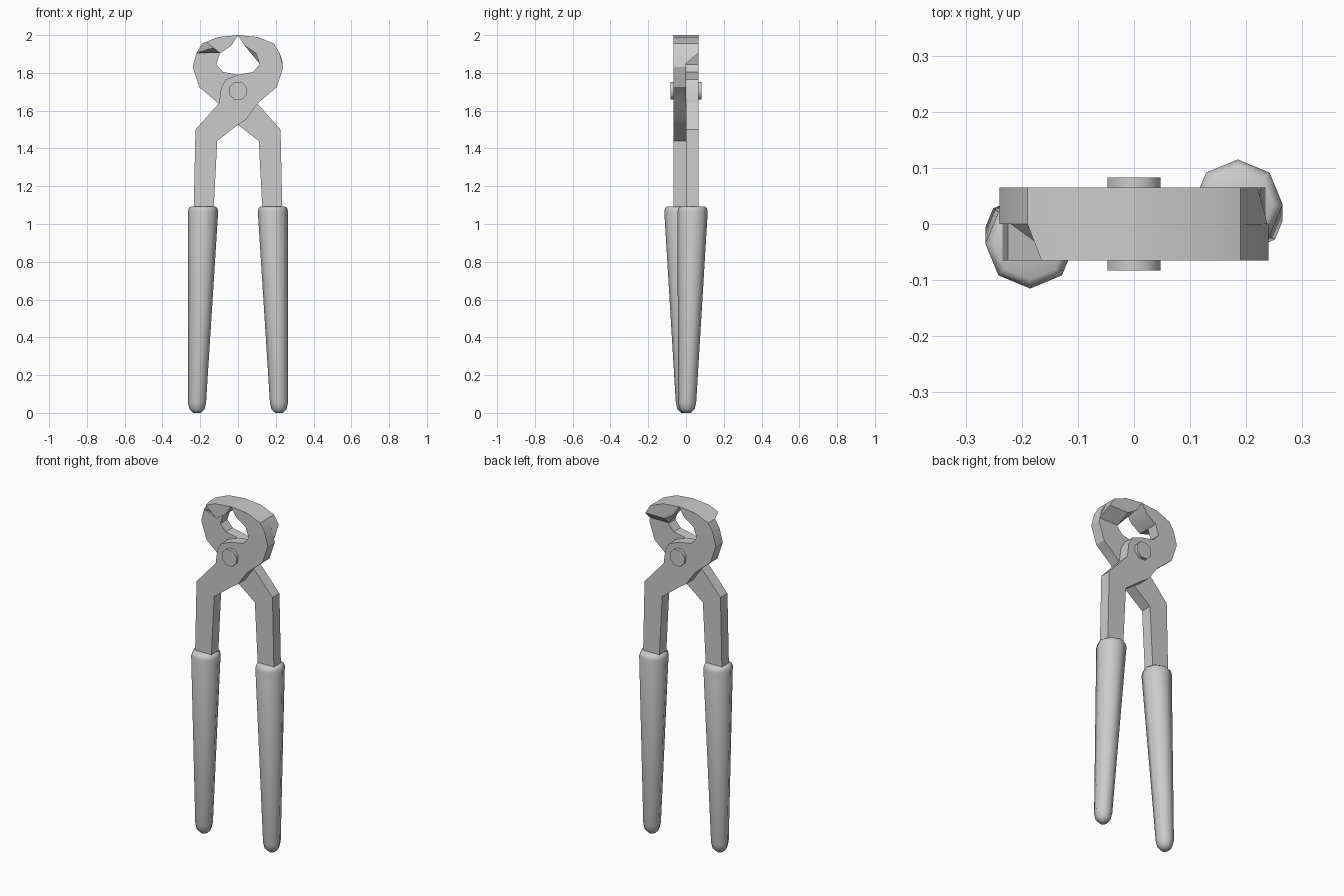
import bpy, bmesh, math
from mathutils import Vector

cube = bpy.data.objects.get("Cube")
if cube:
    bpy.data.objects.remove(cube, do_unlink=True)

steel = bpy.data.materials.new("grey_steel")
steel.use_nodes = True
GREY = (0.6, 0.6, 0.6, 1)
steel.diffuse_color = GREY
steel.node_tree.nodes["Principled BSDF"].inputs["Base Color"].default_value = GREY

T = 0.065  # thickness of one half


def loft(name, rings, smooth=30, cap_start=True, cap_end=True):
    """Skin a list of equally long point rings."""
    bm = bmesh.new()
    loops = [[bm.verts.new(p) for p in ring] for ring in rings]
    n = len(loops[0])
    for a, b in zip(loops, loops[1:]):
        for i in range(n):
            j = (i + 1) % n
            bm.faces.new((a[i], a[j], b[j], b[i]))
    if cap_start:
        bm.faces.new(loops[0])
    if cap_end:
        bm.faces.new(loops[-1])
    bmesh.ops.recalc_face_normals(bm, faces=bm.faces)
    mesh = bpy.data.meshes.new(name)
    bm.to_mesh(mesh)
    bm.free()
    mesh.materials.append(steel)
    obj = bpy.data.objects.new(name, mesh)
    bpy.context.collection.objects.link(obj)
    bpy.ops.object.select_all(action="DESELECT")
    obj.select_set(True)
    bpy.context.view_layer.objects.active = obj
    bpy.ops.object.shade_smooth_by_angle(angle=math.radians(smooth))
    return obj


def ring_xz(points, y, s):
    # s = -1 turns the part half a turn about the vertical axis
    return [Vector((x * s, y * s, z)) for x, z in points]


def circle(x, y, z, r, s):
    return [Vector(((x + r * math.cos(k * math.tau / 8)) * s,
                    (y + r * math.sin(k * math.tau / 8)) * s, z))
            for k in range(8)]


# One half: curved jaw on +x, pivot plate, arm on -x
half = [(0, 2), (.105, 1.99), (.19, 1.955), (.22, 1.905), (.24, 1.83),
        (.205, 1.725), (.105, 1.64), (.045, 1.555), (0, 1.525),
        (-.11, 1.44), (-.13, 1.06), (-.235, 1.06), (-.225, 1.5),
        (-.1, 1.64), (-.09, 1.72), (-.065, 1.765), (0, 1.79),
        (.08, 1.805), (.115, 1.845), (.095, 1.905), (.035, 1.945)]

# Cutting edge block that carries each jaw tip across the full thickness
tip = [(0, 2), (.105, 1.99), (.19, 1.955), (.22, 1.905), (.095, 1.905), (.035, 1.945)]
tip_low = tip[:3] + [(.238, 1.85), (.113, 1.85)] + tip[5:]
tip_cut = tip[:2] + [(.165, 1.965), (.13, 1.933)] + tip[4:]

# Grip sections: x, y, z, radius
grip = [(-.217, -.006, 0, .02), (-.217, -.006, .02, .04), (-.217, -.006, .055, .048),
        (-.185, -.035, 1.065, .08), (-.185, -.035, 1.085, .075), (-.185, -.035, 1.092, .064)]

for side, s, near, far in (("front", 1, tip_low, tip), ("back", -1, tip, tip_cut)):
    loft(side + "_jaw_and_arm", [ring_xz(half, -T, s), ring_xz(half, 0, s)])
    loft(side + "_jaw_tip", [ring_xz(near, 0, s), ring_xz(far, T, s)], cap_start=False)
    loft(side + "_grip", [circle(*section, s) for section in grip], smooth=50)

# Pivot rivet through both halves
rivet = [(.051 * math.cos((k + .5) * math.tau / 8), 1.705 + .051 * math.sin((k + .5) * math.tau / 8))
         for k in range(8)]
loft("pivot_rivet", [ring_xz(rivet, -.083, 1), ring_xz(rivet, .083, 1)], smooth=50)
